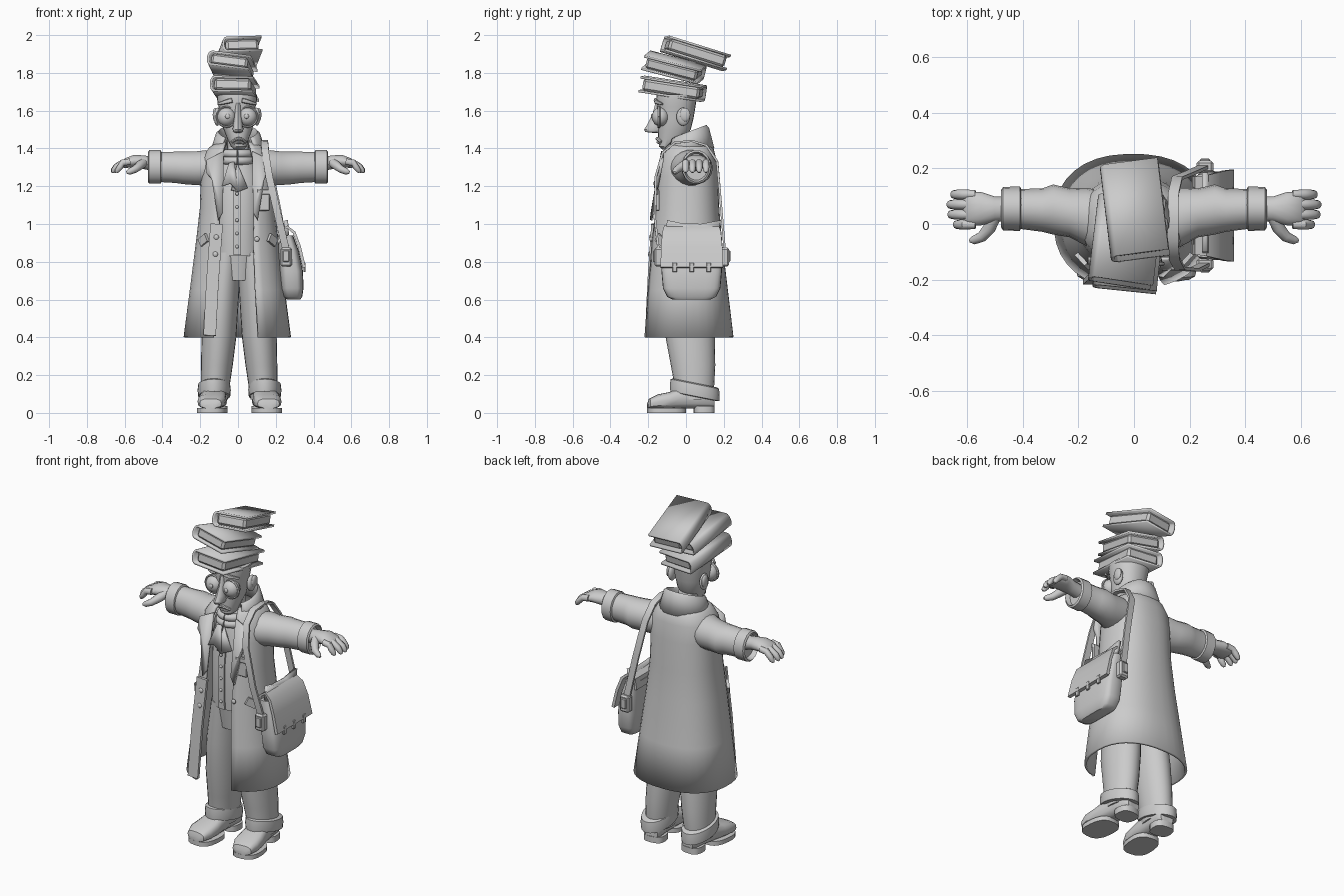
import bpy, bmesh, math
from mathutils import Vector, Matrix

grey = bpy.data.materials.new("plain_grey")
grey.diffuse_color = (0.6, 0.6, 0.6, 1)


def spow(v, p):
    return math.copysign(abs(v) ** p, v)


def ring(z, cx, a, y0, y1, p=1.0, n=24, t0=0.0, t1=None, slope=0.0):
    """Horizontal superellipse, starting at the front; t0..t1 leaves a gap."""
    end = math.tau * (n - 1) / n if t1 is None else t1
    pts = []
    for i in range(n):
        t = t0 + (end - t0) * i / (n - 1)
        y = (y0 + y1) / 2 - (y1 - y0) / 2 * spow(math.cos(t), p)
        pts.append(Vector((cx + a * spow(math.sin(t), p), y, z + slope * y)))
    return pts


def make(name, bm, solid=0.0, angle=40):
    bmesh.ops.recalc_face_normals(bm, faces=bm.faces)
    me = bpy.data.meshes.new(name)
    bm.to_mesh(me)
    bm.free()
    ob = bpy.data.objects.new(name, me)
    bpy.context.collection.objects.link(ob)
    me.materials.append(grey)
    if solid:
        m = ob.modifiers.new("thickness", 'SOLIDIFY')
        m.thickness, m.offset = solid, 0
    bpy.ops.object.select_all(action='DESELECT')
    ob.select_set(True)
    bpy.context.view_layer.objects.active = ob
    bpy.ops.object.shade_smooth_by_angle(angle=math.radians(angle))
    return ob


def loft(name, rings, closed=True, caps=True, solid=0.0, angle=40):
    bm = bmesh.new()
    vs = [[bm.verts.new(p) for p in r] for r in rings]
    n = len(rings[0])
    for r, q in zip(vs, vs[1:]):
        for i in range(n if closed else n - 1):
            j = (i + 1) % n
            bm.faces.new((r[i], r[j], q[j], q[i]))
    if closed and caps:
        bm.faces.new(vs[0])
        bm.faces.new(vs[-1])
    return make(name, bm, solid, angle)


def sweep(name, pts, sizes, axis, n=10, box=False, angle=40):
    """Round tube or flat ribbon along a path; axis is the width direction."""
    pts, rings = [Vector(p) for p in pts], []
    for i, p in enumerate(pts):
        t = (pts[min(i + 1, len(pts) - 1)] - pts[max(i - 1, 0)]).normalized()
        w = Vector(axis) - t * t.dot(Vector(axis))
        w.normalize()
        u = t.cross(w)
        a, b = sizes[i] if isinstance(sizes, list) else sizes
        if box:
            rings.append([p + w * a * k + u * b * m for k, m in ((-1, -1), (1, -1), (1, 1), (-1, 1))])
        else:
            rings.append([p + w * a * math.cos(math.tau * k / n) + u * b * math.sin(math.tau * k / n) for k in range(n)])
    return loft(name, rings, angle=angle)


def ball(name, c, r):
    bm = bmesh.new()
    bmesh.ops.create_uvsphere(bm, u_segments=18, v_segments=12, radius=1,
                              matrix=Matrix.Translation(c) @ Matrix.Diagonal((*r, 1)))
    return make(name, bm)


def block(name, c, size, mat=None):
    bm = bmesh.new()
    bmesh.ops.create_cube(bm, size=1, matrix=(mat or Matrix()) @ Matrix.Translation(c) @ Matrix.Diagonal((*size, 1)))
    bmesh.ops.bevel(bm, geom=bm.edges[:], offset=min(size) * 0.2, segments=1, affect='EDGES')
    return make(name, bm, angle=30)


def plate(name, pts, solid=0.014):
    bm = bmesh.new()
    bm.faces.new([bm.verts.new(p) for p in pts])
    return make(name, bm, solid)


# Long open coat: z, half width, front y, back y, left gap, right gap
coat = [(0.40, .278, -.225, .245, .125, .11), (0.65, .245, -.205, .215, .115, .095),
        (0.90, .213, -.185, .185, .10, .085), (1.08, .192, -.168, .17, .09, .09),
        (1.25, .186, -.152, .163, .085, .09), (1.35, .178, -.135, .152, .08, .08),
        (1.40, .145, -.115, .14, .07, .07), (1.43, .10, -.09, .115, .06, .06)]
P = 0.85
loft("coat", [ring(z, -.004, a, y0, y1, P, 32, math.asin((gr / a) ** (1 / P)),
                   math.tau - math.asin((gl / a) ** (1 / P)))
              for z, a, y0, y1, gl, gr in coat], closed=False, solid=.014)


# Folded coat collar, high at the nape and low at the throat
def collar_ring(a, b, z, rise):
    r = ring(z, 0, a, -b + .01, b + .01, 1, 22, .7, math.tau - .7)
    for v in r:
        v.z += rise * (v.y + b) / (2 * b)
    return r


loft("coat_collar", [collar_ring(.085, .085, 1.37, .05), collar_ring(.104, .10, 1.44, .075),
                     collar_ring(.112, .107, 1.435, .07), collar_ring(.142, .135, 1.36, .04)],
     closed=False, solid=.012)

# Lapels, button strip, pockets
for s in (-1, 1):
    plate("lapel", [(s * .075, -.125, 1.385), (s * .165, -.125, 1.34), (s * .168, -.138, 1.27),
                    (s * .14, -.15, 1.24), (s * .105, -.185, 1.02), (s * .08, -.18, 1.06)])
    sweep("hip_pocket_flap", [(s * .20, -.115, .90), (s * .165, -.153, .93)], (.022, .008), (0, 0, 1), box=True)
sweep("coat_button_strip", [(-.15, -.208, .41), (-.135, -.195, .7), (-.113, -.175, 1.0)], (.033, .009), (1, 0, 0), box=True)
block("breast_pocket", (.135, -.15, 1.125), (.068, .02, .11))
block("breast_pocket_flap", (.135, -.157, 1.17), (.074, .02, .03))
for x, y, z in ((-.12, -.193, .84), (-.115, -.187, .93), (.10, -.185, .92)):
    ball("coat_button", (x, y, z), (.014, .008, .014))

# Waistcoat with front seam and buttons
loft("waistcoat", [ring(z, 0, a, y0, y1, .9) for z, a, y0, y1 in (
    (.83, .13, -.142, .13), (.95, .128, -.148, .13), (1.1, .13, -.145, .13),
    (1.25, .13, -.125, .12), (1.36, .09, -.10, .09), (1.41, .05, -.08, .04))])
sweep("waistcoat_placket", [(-.005, -.145, .835), (-.005, -.15, .95), (-.005, -.147, 1.1), (-.005, -.132, 1.22)],
      (.02, .006), (1, 0, 0), box=True)
for z in (.88, .95, 1.02, 1.09, 1.16):
    ball("waistcoat_button", (-.005, -.155, z), (.009, .007, .009))

# Trousers, turned-up cuffs, shoes
loft("trouser_seat", [ring(.70, 0, .11, -.11, .13), ring(.86, 0, .135, -.135, .13)])
for s in (-1, 1):
    loft("trouser_leg", [ring(z, .006 + s * cx, a, y0, y1) for z, cx, a, y0, y1 in (
        (.07, .13, .07, -.055, .14), (.15, .126, .077, -.062, .15), (.25, .118, .084, -.08, .155),
        (.4, .107, .092, -.108, .153), (.6, .092, .09, -.125, .14), (.85, .065, .075, -.13, .12))])
    cx = .008 + s * .134
    loft("trouser_cuff", [ring(z, cx, a, -.085 + d, .178 - d, 1, 24, slope=-.2) for z, a, d in (
        (.095, .072, .015), (.098, .085, .002), (.13, .088, 0), (.162, .084, .003), (.168, .07, .015))])
    turn = Matrix.Translation((cx, 0, 0)) @ Matrix.Rotation(s * .10, 4, 'Z')
    shoe = []
    for y, w, h in ((-.205, .035, .05), (-.195, .058, .075), (-.15, .074, .098), (-.09, .074, .11),
                    (-.03, .066, .135), (.05, .06, .15), (.125, .058, .14), (.148, .04, .10)):
        shoe.append([turn @ Vector((w * spow(math.cos(k * math.tau / 14), .7), y,
                                    .022 + (h - .022) * (.5 + .5 * spow(math.sin(k * math.tau / 14), .7))))
                     for k in range(14)])
    loft("shoe", shoe)
    loft("shoe_sole", [[turn @ v for v in ring(z, 0, .08, -.207, .0, .75, 20)] for z in (0, .026)])
    loft("shoe_heel", [[turn @ v for v in ring(z, 0, .062, .04, .152, .7, 16)] for z in (0, .036)])

    # Sleeve with rolled cuff
    def arm(name, rows, n=18):
        return loft(name, [[Vector((s * x, cy + ry * math.cos(k * math.tau / n), cz + rz * math.sin(k * math.tau / n)))
                            for k in range(n)] for x, cy, cz, ry, rz in rows])
    arm("sleeve", [(.10, .015, 1.30, .10, .085), (.17, .025, 1.297, .105, .095), (.23, .04, 1.295, .088, .09),
                   (.29, .052, 1.297, .09, .087), (.33, .05, 1.30, .078, .084), (.43, .055, 1.302, .07, .08)])
    arm("sleeve_cuff", [(.405, .055, 1.302, .07, .08), (.41, .055, 1.302, .08, .09), (.47, .055, 1.302, .078, .09),
                        (.477, .055, 1.302, .068, .08), (.45, .055, 1.302, .06, .07)])
    # Hand with four drooping fingers and a thumb
    arm("palm", [(.43, .055, 1.315, .042, .04), (.50, .053, 1.327, .046, .037), (.55, .055, 1.333, .06, .034),
                 (.60, .055, 1.322, .062, .026), (.615, .055, 1.315, .05, .016)], 14)
    for k, reach in enumerate((.645, .665, .668, .655)):
        y = -.002 + k * .036
        sweep("finger", [(s * .57, y, 1.33), (s * .61, y, 1.325), (s * (reach - .022), y, 1.303), (s * (reach - .006), y, 1.283),
                         (s * reach, y, 1.272)], [(.016, .018), (.018, .018), (.018, .017), (.015, .014), (.006, .006)], (0, 1, 0))
    sweep("thumb", [(s * .50, .03, 1.325), (s * .52, -.015, 1.31), (s * .545, -.045, 1.29), (s * .575, -.058, 1.277),
                    (s * .59, -.06, 1.272)], [(.025, .025), (.024, .024), (.02, .02), (.017, .016), (.007, .007)], (0, 0, 1))

    # Eyes, lids, brows, ears
    x = -.005 + s * .056
    ball("eye", (x, -.135, 1.567), (.05, .046, .05))
    ball("pupil", (x - s * .006, -.179, 1.57), (.013, .007, .013))
    sweep("eyelid_rim", [(x + .053 * math.cos(a), -.143, 1.567 + .053 * math.sin(a)) for a in
                         [math.tau * i / 20 for i in range(21)]], (.008, .006), (0, 1, 0), 6)
    sweep("eyebrow", [(x - s * .03, -.162, 1.655), (x, -.158, 1.647), (x + s * .045, -.125, 1.635)],
          [(.013, .009), (.012, .01), (.006, .006)], (0, 0, 1), 8)
    ball("ear", (-.005 + s * .105, -.015, 1.568), (.018, .036, .048))
    ball("ear_lobe", (-.005 + s * .117, -.005, 1.578), (.012, .028, .036))

# Head, neck, nose, mouth
loft("head", [ring(z, cx, a, y0, y1, .9) for z, cx, a, y0, y1 in (
    (1.395, .005, .025, -.125, -.06), (1.41, .005, .042, -.143, -.04), (1.45, 0, .056, -.147, -.01),
    (1.50, 0, .076, -.148, .025), (1.56, -.005, .09, -.15, .04), (1.62, -.005, .098, -.155, .05),
    (1.66, -.005, .106, -.158, .056), (1.685, -.005, .106, -.155, .055))])
loft("neck", [ring(z, 0, .055, -.08, .035) for z in (1.33, 1.48)])
loft("nose", [ring(z, 0, a, y0, -.12, 1.1, 12) for z, a, y0 in (
    (1.64, .014, -.162), (1.58, .018, -.178), (1.53, .025, -.203), (1.50, .029, -.222), (1.487, .024, -.216), (1.483, .012, -.18))])
sweep("mouth", [(.005 + .034 * u, -.15 + .02 * u * u, 1.452 - .018 * u * u) for u in (-1, -.5, 0, .5, 1)], (.009, .012), (0, 0, 1), 8)
sweep("lower_lip", [(.005 + .025 * u, -.147 + .015 * u * u, 1.432 - .005 * u * u) for u in (-1, 0, 1)], (.007, .01), (0, 0, 1), 8)

# Neck scarf rolls and hanging cravat
for z, r in ((1.335, .072), (1.372, .066)):
    sweep("scarf_roll", [(-.003 + r * math.sin(t), -.04 - r * math.cos(t), z) for t in
                         [math.tau * i / 24 for i in range(25)]], (.022, .024), (0, 0, 1))
plate("cravat_back_end", [(-.005, -.125, 1.32), (.05, -.13, 1.19), (.0, -.15, 1.17), (-.035, -.15, 1.18)])
plate("cravat_front_end", [(-.02, -.125, 1.33), (.0, -.158, 1.17), (-.04, -.166, 1.215), (-.085, -.16, 1.20), (-.05, -.125, 1.32)])

# Shoulder bag: body, flap, papers, buckles, strap
loft("bag_body", [ring(z, cx, a, .03 - h, .03 + h, .5, 28) for z, cx, a, h in (
    (.60, .295, .035, .10), (.615, .29, .05, .13), (.66, .287, .06, .152), (.75, .282, .062, .16),
    (.86, .267, .054, .158), (.94, .252, .04, .15))])
sweep("bag_flap", [(.215, .03, .90), (.225, .03, .96), (.26, .03, .985), (.297, .03, .955), (.325, .03, .88), (.35, .03, .77)],
      [(.14, .007), (.14, .007), (.145, .007), (.155, .008), (.162, .008), (.165, .009)], (0, 1, 0), box=True)
plate("bag_papers", [(.26, -.11, .94), (.26, .165, .94), (.255, .185, 1.02), (.255, .08, 1.0), (.255, -.03, 1.005), (.255, -.10, 1.02)], .02)
for y in (-.06, .03, .12):
    block("flap_tab", (.352, y, .77), (.012, .025, .05))
for y in (-.145, .205):
    block("side_buckle", (.255, y, .825), (.06, .045, .10))
    block("buckle_tongue", (.255, y + math.copysign(.02, y), .83), (.035, .02, .06))
sweep("shoulder_strap", [(.255, -.145, .86), (.215, -.165, 1.03), (.165, -.16, 1.25), (.145, -.125, 1.375), (.14, -.06, 1.43),
                         (.14, .03, 1.44), (.142, .11, 1.415), (.155, .165, 1.33), (.205, .185, 1.1), (.25, .205, .86)],
      (.019, .006), (1, 0, 0), box=True)

# Tilted stack of books, round spine on the left side
for cx, cy, cz, pitch, yaw, roll, W, L, T in ((-.015, -.07, 1.716, -.155, -.10, .02, .225, .335, .085),
                                               (-.03, -.063, 1.83, -.25, -.12, .13, .225, .31, .08),
                                               (.005, .05, 1.903, -.30, .12, -.03, .205, .345, .085)):
    M = (Matrix.Translation((cx, cy, cz)) @ Matrix.Rotation(yaw, 4, 'Z') @ Matrix.Rotation(pitch, 4, 'X')
         @ Matrix.Rotation(roll, 4, 'Y'))
    h = T / 2 - .006
    spine = [(-W / 2 + .018 - .018 * math.cos(a), h * math.sin(a)) for a in [math.pi * (i / 8 - .5) for i in range(9)]]
    prof = [(W / 2, -h)] + spine + [(W / 2, h)]
    loft("book_cover", [[M @ Vector((x, y, z)) for x, z in prof] for y in (-L / 2, L / 2)], closed=False, solid=.012)
    block("book_pages", (0, 0, 0), (W - .03, L - .03, T - .02), M)
